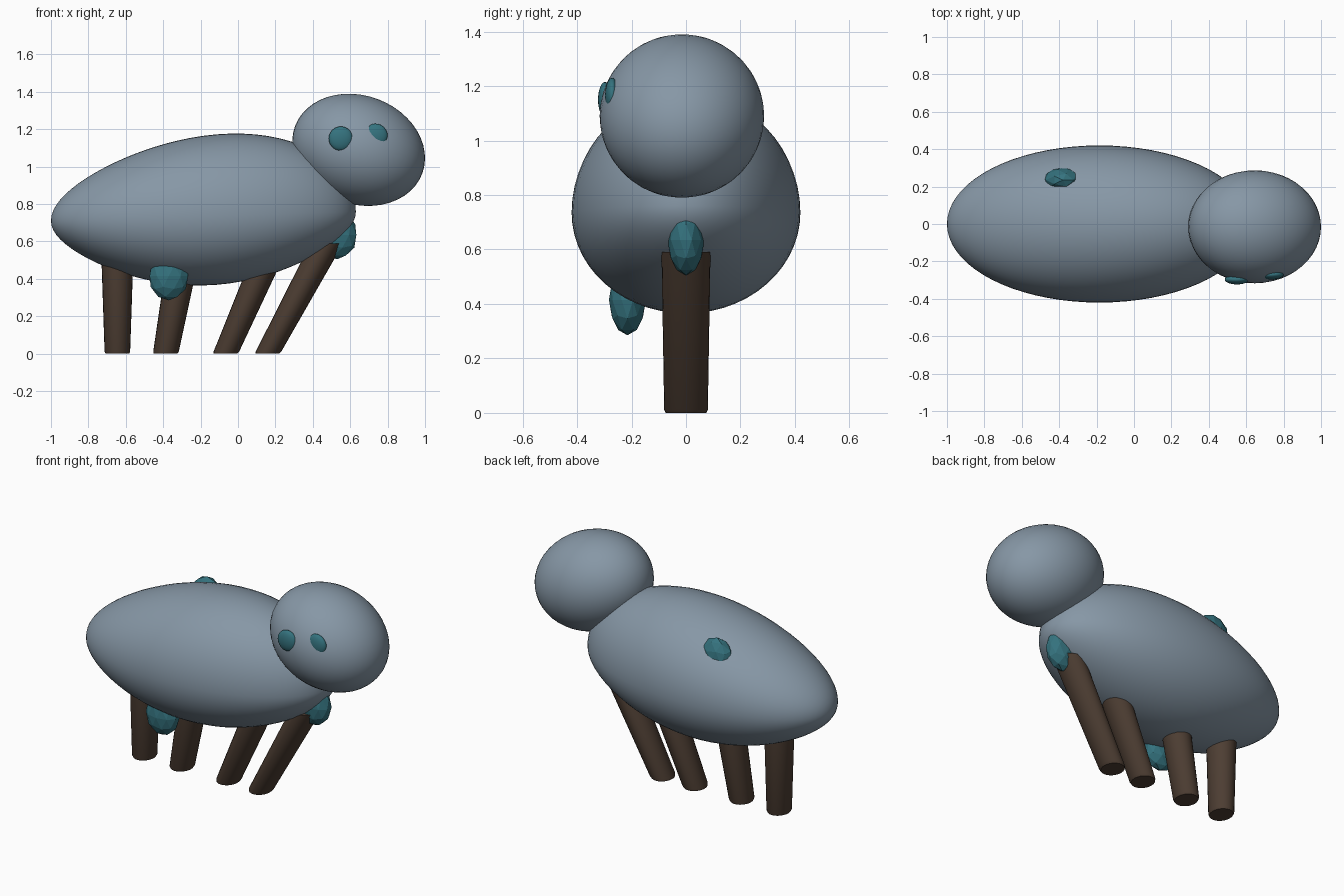
import bpy, bmesh, math
from mathutils import Matrix, Vector

if "Cube" in bpy.data.objects:
    bpy.data.objects.remove(bpy.data.objects["Cube"])


def material(name, rgb):
    m = bpy.data.materials.new(name)
    m.diffuse_color = (*rgb, 1)
    m.use_nodes = True
    m.node_tree.nodes["Principled BSDF"].inputs["Base Color"].default_value = m.diffuse_color
    return m


SLATE = material("slate", (0.24, 0.31, 0.38))
BARK = material("bark", (0.075, 0.048, 0.033))
TEAL = material("teal", (0.035, 0.17, 0.21))


def finish(name, bm, mat, smooth=True):
    bmesh.ops.recalc_face_normals(bm, faces=bm.faces)
    me = bpy.data.meshes.new(name)
    bm.to_mesh(me)
    bm.free()
    me.materials.append(mat)
    ob = bpy.data.objects.new(name, me)
    bpy.context.collection.objects.link(ob)
    bpy.ops.object.select_all(action='DESELECT')
    ob.select_set(True)
    bpy.context.view_layer.objects.active = ob
    if smooth:
        bpy.ops.object.shade_smooth_by_angle(angle=math.radians(40))
    return ob


def ellipsoid(name, centre, semi, mat, tilt=0.0, segs=48):
    bm = bmesh.new()
    bmesh.ops.create_uvsphere(bm, u_segments=segs, v_segments=segs // 2, radius=1)
    bm.transform(Matrix.Translation(centre) @ Matrix.Rotation(tilt, 4, 'Y')
                 @ Matrix.Diagonal((*semi, 1)))
    return finish(name, bm, mat)


def loft(bm, rings):
    n = len(rings[0])
    for a, b in zip(rings, rings[1:]):
        for i in range(n):
            j = (i + 1) % n
            bm.faces.new((a[i], a[j], b[j], b[i]))


# body: ellipsoid-like loft along x, high at the front, tapering at the back
bm = bmesh.new()
rings, STATIONS, N = [], 36, 56
for k in range(1, STATIONS):
    t = math.pi * k / STATIONS
    u, s = -math.cos(t), math.sin(t)
    mid = 0.735 + 0.025 * u
    up = 0.43 * s * (1 + 0.2 * u - 0.06 * u * u)
    down = 0.37 * s * (1 + 0.02 * u - 0.22 * u * u)
    ring = []
    for i in range(N):
        a = math.tau * i / N
        h = up if math.sin(a) > 0 else down
        ring.append(bm.verts.new((-0.185 + 0.815 * u, 0.42 * s * math.cos(a),
                                  mid + h * math.sin(a))))
    rings.append(ring)
loft(bm, rings)
for ring, x, z in ((rings[0], -1.0, 0.71), (rings[-1], 0.63, 0.76)):
    tip = bm.verts.new((x, 0, z))
    for i in range(N):
        bm.faces.new((ring[i], ring[(i + 1) % N], tip))
finish("body", bm, SLATE)

# head
ellipsoid("head", (0.645, -0.015, 1.09), (0.363, 0.302, 0.29), SLATE, math.radians(20.5))

# eyes, both on the front-facing side
ellipsoid("eye_rear", (0.55, -0.297, 1.15), (0.065, 0.026, 0.065), TEAL, segs=24)
ellipsoid("eye_fore", (0.735, -0.271, 1.165), (0.065, 0.026, 0.065), TEAL, segs=24)

# legs: slanted tapered posts in a single row
for n, (x0, x1) in enumerate(((-0.645, -0.645), (-0.387, -0.28),
                              (-0.067, 0.19), (0.157, 0.475)), 1):
    bm = bmesh.new()
    rings = []
    for f, k in ((0, 0.93), (0.02, 1.0), (1, 1.0)):
        rx, ry = (0.068 + 0.02 * f) * k, (0.08 + 0.01 * f) * k
        rings.append([bm.verts.new((x0 + (x1 - x0) * f + rx * math.cos(math.tau * i / 24),
                                    ry * math.sin(math.tau * i / 24), 0.59 * f))
                      for i in range(24)])
    loft(bm, rings)
    bm.faces.new(rings[0])
    bm.faces.new(rings[-1])
    finish(f"leg_{n}", bm, BARK)

# faceted crystals half sunk in the body
for n, c in enumerate(((-0.37, -0.215, 0.415), (0.53, 0, 0.635), (-0.38, 0.235, 0.97)), 1):
    bm = bmesh.new()
    bmesh.ops.create_icosphere(bm, subdivisions=2, radius=1)
    bm.transform(Matrix.Translation(Vector(c)) @ Matrix.Diagonal((0.108, 0.068, 0.13, 1)))
    finish(f"crystal_{n}", bm, TEAL, smooth=False)
